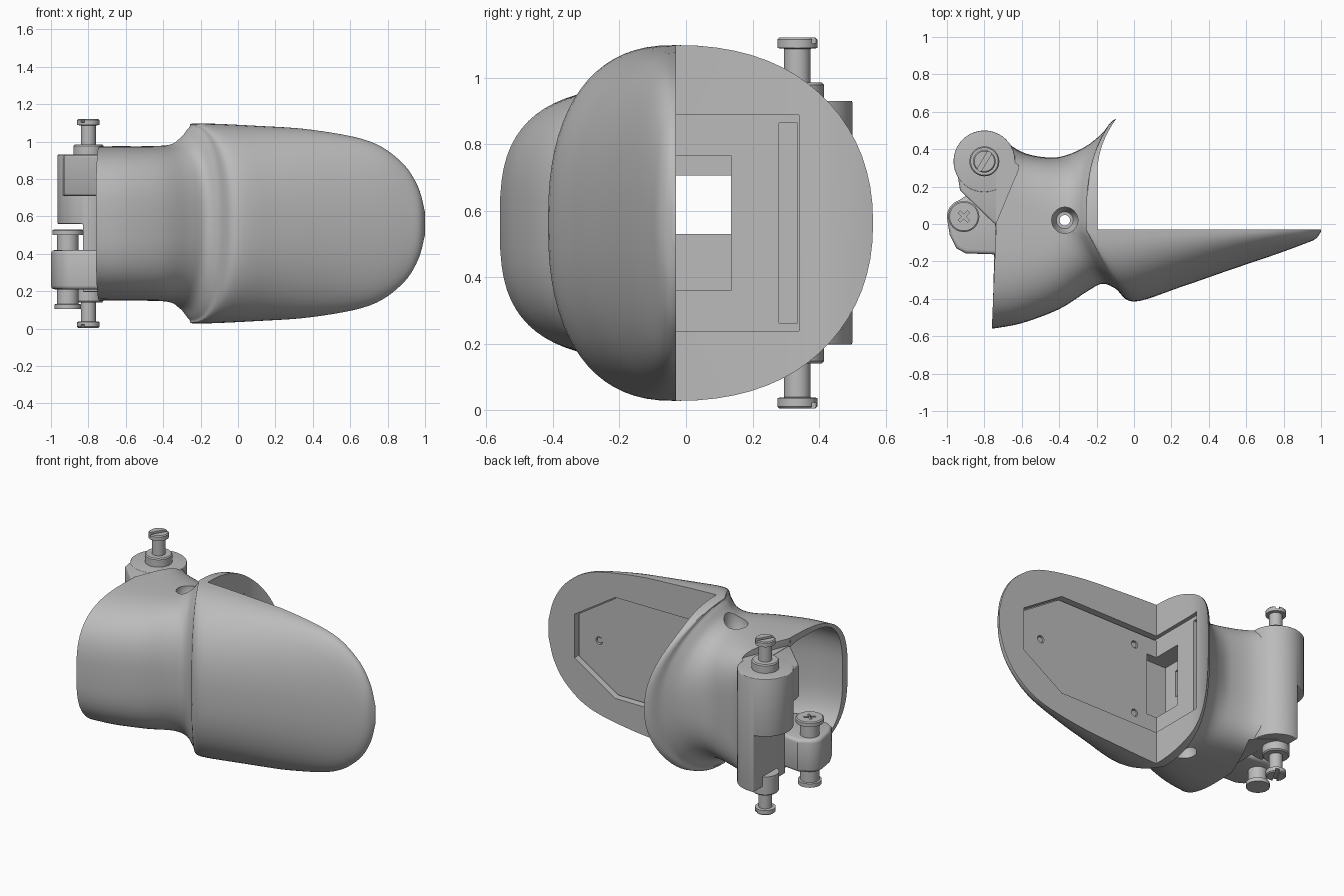
import bpy, bmesh, math
from mathutils import Vector

if "Cube" in bpy.data.objects:
    bpy.data.objects.remove(bpy.data.objects["Cube"])

MID = 0.5625  # height of the symmetry plane

mat = bpy.data.materials.new("plain grey")
mat.use_nodes = True
grey = (0.5, 0.5, 0.5, 1)
mat.diffuse_color = grey
mat.node_tree.nodes["Principled BSDF"].inputs["Base Color"].default_value = grey


def finish(bm, name):
    bmesh.ops.recalc_face_normals(bm, faces=bm.faces)
    mesh = bpy.data.meshes.new(name)
    bm.to_mesh(mesh)
    bm.free()
    ob = bpy.data.objects.new(name, mesh)
    bpy.context.collection.objects.link(ob)
    mesh.materials.append(mat)
    return ob


def prism(name, pts, lo, hi, axis="z"):
    """Extrude a 2D outline along z (points are x, y) or along y (points are x, z)."""
    bm = bmesh.new()
    place = (lambda p, d: (p[0], p[1], d)) if axis == "z" else (lambda p, d: (p[0], d, p[1]))
    face = bm.faces.new([bm.verts.new(place(p, lo)) for p in pts])
    ext = bmesh.ops.extrude_face_region(bm, geom=[face])["geom"]
    shift = Vector(place((0, 0), hi - lo))
    bmesh.ops.translate(bm, vec=shift, verts=[g for g in ext if isinstance(g, bmesh.types.BMVert)])
    return finish(bm, name)


def box(name, x, y, z):
    return prism(name, [(x[0], y[0]), (x[1], y[0]), (x[1], y[1]), (x[0], y[1])], *z)


def circle(c, r, n=40, start=0.0, end=math.tau):
    return [(c[0] + r * math.cos(start + (end - start) * i / n),
             c[1] + r * math.sin(start + (end - start) * i / n)) for i in range(n)]


def turned(name, c, profile):
    """Stack of (radius, z) rings around a vertical axis."""
    bm = bmesh.new()
    rings = [[bm.verts.new((*p, z)) for p in circle(c, r)] for r, z in profile]
    for a, b in zip(rings, rings[1:]):
        for i in range(len(a)):
            j = (i + 1) % len(a)
            bm.faces.new((a[i], a[j], b[j], b[i]))
    bm.faces.new(rings[0])
    bm.faces.new(rings[-1])
    return finish(bm, name)


def loft(name, sections, centre, steps=6, n=72):
    """Skin of superellipses: front x, front y, side x, half height, back x, back y, front and back power."""
    rows = []
    for i in range(len(sections) - 1):
        four = [sections[max(0, min(len(sections) - 1, i + k))] for k in (-1, 0, 1, 2)]
        for s in range(steps):
            t = s / steps
            rows.append([0.5 * (2 * b + (c - a) * t + (2 * a - 5 * b + 4 * c - d) * t * t
                                + (3 * b - a - 3 * c + d) * t ** 3) for a, b, c, d in zip(*four)])
    rows.append(sections[-1])
    bm = bmesh.new()
    rings = []
    for xf, yf, xs, h, xb, yb, front, back in rows:
        ring = []
        for k in range(n):
            a = math.tau * k / n
            # the front edge of a section leans straight, the back edge curls
            xe, ye, power, curl = (xf, yf, front, 1) if math.cos(a) < 0 else (xb, yb, back, 3)
            u = abs(math.cos(a)) ** (2 / power)
            v = math.copysign(abs(math.sin(a)) ** (2 / power), math.sin(a))
            ring.append(bm.verts.new((xs + (xe - xs) * u ** curl, centre + (ye - centre) * u, MID + h * v)))
        rings.append(ring)
    for a, b in zip(rings, rings[1:]):
        for i in range(n):
            j = (i + 1) % n
            bm.faces.new((a[i], a[j], b[j], b[i]))
    bm.faces.new(rings[0])
    bm.faces.new(rings[-1])
    return finish(bm, name)


def modify(ob, kind, **settings):
    mod = ob.modifiers.new(kind, kind)
    for key, value in settings.items():
        setattr(mod, key, value)
    bpy.context.view_layer.objects.active = ob
    bpy.ops.object.modifier_apply(modifier=mod.name)


def cut(ob, *cutters):
    for c in cutters:
        modify(ob, "BOOLEAN", object=c, operation="DIFFERENCE", solver="EXACT")
        bpy.data.objects.remove(c)


def bevel(ob, width):
    modify(ob, "BEVEL", width=width, segments=3, limit_method="ANGLE", angle_limit=0.9)


# Sleeve and paddle as one skin
body = loft("sleeve_and_paddle", [
    (-.76, -.56, -.738, .412, -.738, .48, 3, 6),
    (-.6, -.53, -.63, .413, -.6, .385, 3, 4.5),
    (-.4, -.455, -.5, .413, -.45, .355, 2.9, 3.5),
    (-.25, -.36, -.38, .42, -.35, .372, 2.6, 2.7),
    (-.17, -.32, -.31, .455, -.25, .42, 2.4, 2.3),
    (-.1, -.345, -.26, .515, -.17, .485, 2.4, 2.2),
    (0, -.415, -.22, .535, -.09, .565, 2.4, 2.2),
    (.25, -.337, .1, .522, .1, .57, 2.3, 2.2),
    (.5, -.25, .4, .5, .4, .57, 2.2, 2.2),
    (.75, -.165, .7, .44, .7, .57, 2.1, 2.2),
    (.9, -.11, .87, .33, .87, .57, 2.1, 2.2),
    (.97, -.08, .96, .2, .96, .57, 2.1, 2.2),
    (1, -.04, 1, .06, 1, .57, 2.1, 2.2)], -.03)

# Remove everything behind the paddle, leaving a curved lip
sweep = [(-.195 + .105 * (i / 10) ** 2, .28 + .29 * i / 10) for i in range(11)]
cut(body, prism("back_cut", [(-.195, -.03)] + sweep + [(-.09, .8), (1.2, .8), (1.2, -.03)], -.2, 1.4))

# Hollow sleeve, window through to it, and panel recesses
cavity = loft("cavity", [
    (-.85, -.52, -.85, .37, -.85, .15, 3, 3),
    (-.6, -.49, -.6, .37, -.6, .15, 3, 3),
    (-.42, -.41, -.42, .34, -.42, .15, 3, 3)], -.18)


def panel_outline(left, gap):
    half = [(left, .325 - gap), (.525, .325 - gap), (.815 - gap, .14 - gap * .5)]
    return [(x, MID + z) for x, z in half] + [(x, MID - z) for x, z in reversed(half)]


def window_box():
    return box("window", (-.34, -.15), (-.12, .135), (.36, .765))


cut(body, cavity,
    prism("pocket", panel_outline(-.21, 0), -.085, -.01, "y"),
    box("end_recess", (-.22, 0), (-.083, .34), (MID - .3245, MID + .3245)),
    box("end_slot", (-.245, -.1), (.28, .335), (MID - .3, MID + .3)),
    window_box(),
    box("through_window", (-.6, -.2), (-.03, .135), (.53, .705)),
    turned("pin_hole", (-.37, .02), [(.028, -.1), (.028, 1.3)]))
for side in (-1, 1):
    cut(body, turned("counterbore", (-.37, .02),
                     [(.045, MID + side * .33), (.07, MID + side * .38), (.07, MID + side * .6)]))

# Panel lying in the paddle pocket
panel = prism("paddle_panel", panel_outline(-.22, .01), -.09, -.06, "y")
cut(panel, window_box())
for x, z in ((.66, 0), (-.055, .23), (-.055, -.23)):
    cut(panel, prism("screw_hole", circle((x, MID + z), .024, 20), -.075, 0, "y"))
    prism("panel_screw", circle((x, MID + z), .018, 20), -.08, -.066, "y")

# Seats cut into the sleeve above and below the hinge
pivot = (-.8, .335)
for lo, hi in ((.93, 1.1), (0, .195)):
    cut(body, prism("hinge_seat", circle(pivot, .185, 30, -.5, math.pi) + [(-.985, 0), (-.74, 0)], lo, hi))

# Hinge barrel with its lower half trimmed, and the lug beside it
barrel = prism("hinge_barrel", circle(pivot, .165), .197, .93)
cut(barrel, box("barrel_trim", (-1.1, -.83), (0, .8), (0, .56)))
bevel(barrel, .015)
lug = prism("hinge_lug", circle(pivot, .163, 24, -.3, math.pi * 1.22) + [(-.93, .18), (-.745, 0), (-.68, .02)], .71, .928)
bevel(lug, .012)
link = prism("hinge_link", circle((-.91, .04), .09, 14, math.pi * .6, math.pi * 1.1)
             + [(-.985, -.06), (-.95, -.13), (-.9, -.157), (-.66, -.165), (-.66, .12), (-.9, .15)], .21, .42)
bevel(link, .02)

# Hinge bosses and slotted screws, mirrored top and bottom
for label, s in (("upper", 1), ("lower", -1)):
    at = lambda d: MID + s * d
    turned(label + "_boss", pivot, [(.08, at(.3)), (.08, at(.415)), (.074, at(.422))])
    screw = turned(label + "_hinge_screw", pivot,
                   [(.04, at(.3)), (.04, at(.524)), (.06, at(.526)), (.06, at(.552)), (.054, at(.558))])
    lo, hi = sorted((at(.54), at(.6)))
    slot = [(pivot[0] + a * .06 - b * .01, pivot[1] + a * .1 + b * .007)
            for a, b in ((-1, -1), (1, -1), (1, 1), (-1, 1))]
    cut(screw, prism("slot", slot, lo, hi))

# Link screw with a cross recess
pin = turned("link_screw", (-.91, .04), [
    (.07, .105), (.07, .13), (.057, .132), (.057, .5), (.083, .502), (.083, .525), (.076, .53)])
for a, b in ((.035, .007), (.007, .035)):
    cross = [(-.91 + (i * a - j * b) * .707, .04 + (i * a + j * b) * .707)
             for i, j in ((-1, -1), (1, -1), (1, 1), (-1, 1))]
    cut(pin, prism("cross", cross, .515, .6))

# Smooth shading with sharp edges kept
bpy.ops.object.select_all(action="DESELECT")
for ob in bpy.context.scene.objects:
    if ob.type == "MESH" and mat.name in ob.data.materials:
        ob.select_set(True)
        bpy.context.view_layer.objects.active = ob
bpy.ops.object.shade_smooth_by_angle(angle=math.radians(35))
